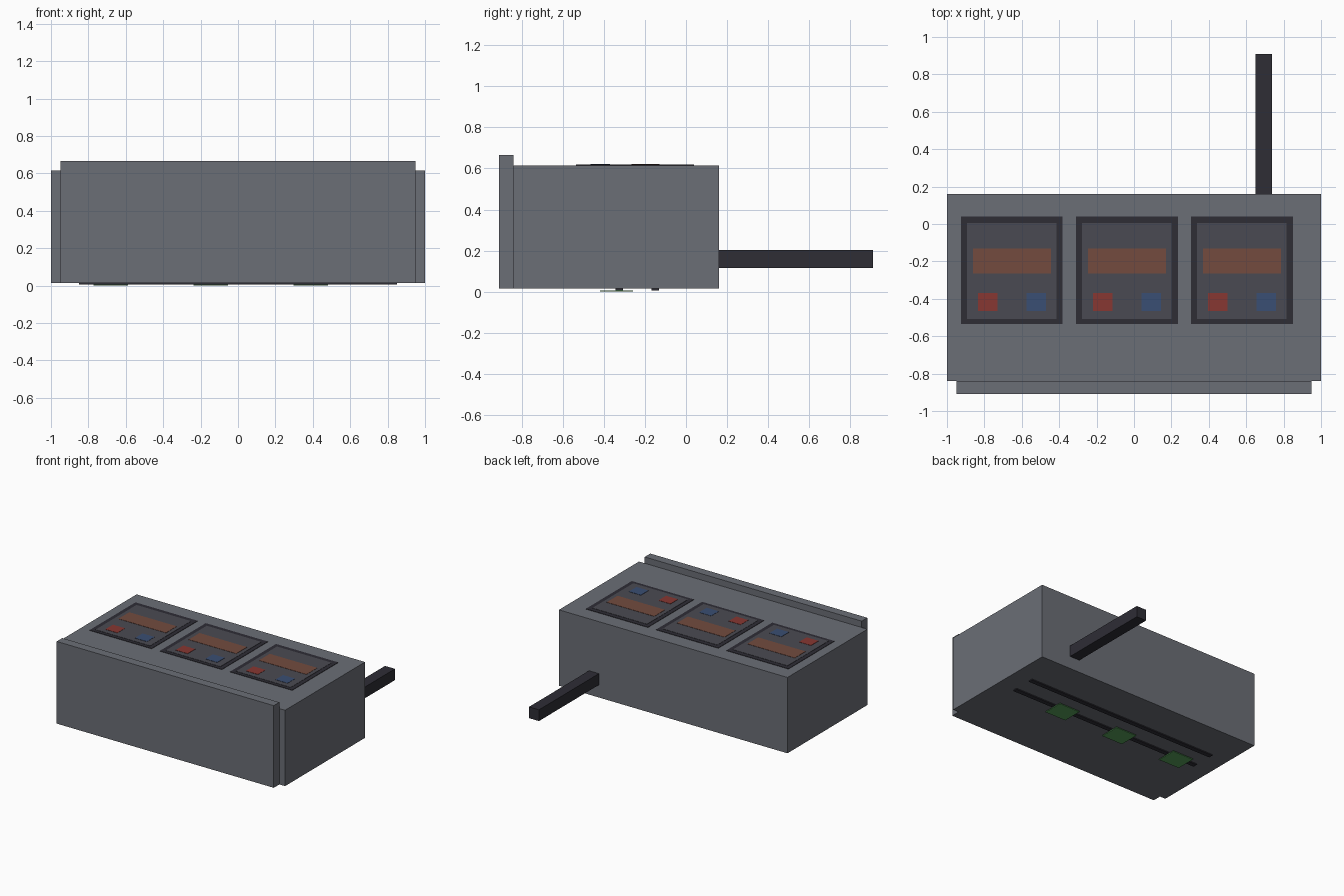
import bpy
import bmesh

if "Cube" in bpy.data.objects:
    bpy.data.objects.remove(bpy.data.objects["Cube"])


def material(name, rgb):
    """Flat material from 0-255 display values, stored as linear."""
    m = bpy.data.materials.new(name)
    lin = [(c / 255 / 12.92) if c / 255 <= 0.04045
           else ((c / 255 + 0.055) / 1.055) ** 2.4 for c in rgb]
    m.diffuse_color = (*lin, 1.0)
    m.use_nodes = True
    m.node_tree.nodes["Principled BSDF"].inputs["Base Color"].default_value = m.diffuse_color
    return m


CASE = material("case_grey", (107, 110, 118))
DARK = material("dark_trim", (46, 45, 53))
PANEL = material("panel_grey", (74, 74, 82))
AMBER = material("amber_display", (115, 75, 62))
RED = material("red", (135, 55, 50))
BLUE = material("blue", (58, 78, 115))
GREEN = material("green", (88, 160, 92))


def box(name, x, y, z, mat):
    """Box given by its (min, max) range on each axis."""
    bm = bmesh.new()
    bmesh.ops.create_cube(bm, size=1)
    for v in bm.verts:
        v.co = [r[0] if c < 0 else r[1] for c, r in zip(v.co, (x, y, z))]
    mesh = bpy.data.meshes.new(name)
    bm.to_mesh(mesh)
    bm.free()
    mesh.materials.append(mat)
    ob = bpy.data.objects.new(name, mesh)
    bpy.context.collection.objects.link(ob)
    return ob


BOTTOM, TOP = 0.015, 0.615

# Case, raised front plate and rear bar
box("case", (-1, 1), (-0.84, 0.16), (BOTTOM, TOP), CASE)
box("front_plate", (-0.95, 0.95), (-0.91, -0.84), (BOTTOM, 0.665), CASE)
box("rear_bar", (0.65, 0.737), (0.16, 0.91), (0.115, 0.204), DARK)

# Three control modules on the top
for i in range(3):
    cx = -0.653 + 0.615 * i
    n = f"_{i + 1}"

    def plate(name, x0, x1, y, z, mat):
        box(name + n, (cx + x0, cx + x1), y, z, mat)

    plate("module_frame", -0.272, 0.272, (-0.535, 0.04), (TOP, 0.618), DARK)
    plate("module_panel", -0.239, 0.239, (-0.507, 0.005), (0.618, 0.620), PANEL)
    plate("display", -0.208, 0.208, (-0.265, -0.13), (0.620, 0.622), AMBER)
    plate("red_button", -0.182, -0.077, (-0.465, -0.37), (0.620, 0.622), RED)
    plate("blue_button", 0.077, 0.182, (-0.465, -0.37), (0.620, 0.622), BLUE)

# Two rails under the case
for i, y in enumerate((-0.15, -0.325)):
    box(f"bottom_rail_{i + 1}", (-0.85, 0.85), (y - 0.018, y + 0.018), (0.007, BOTTOM), DARK)

# Three green boards across the front rail
for i in range(3):
    cx = -0.68 + 0.535 * i
    box(f"bottom_board_{i + 1}", (cx - 0.092, cx + 0.092), (-0.418, -0.258), (0.0, 0.007), GREEN)
